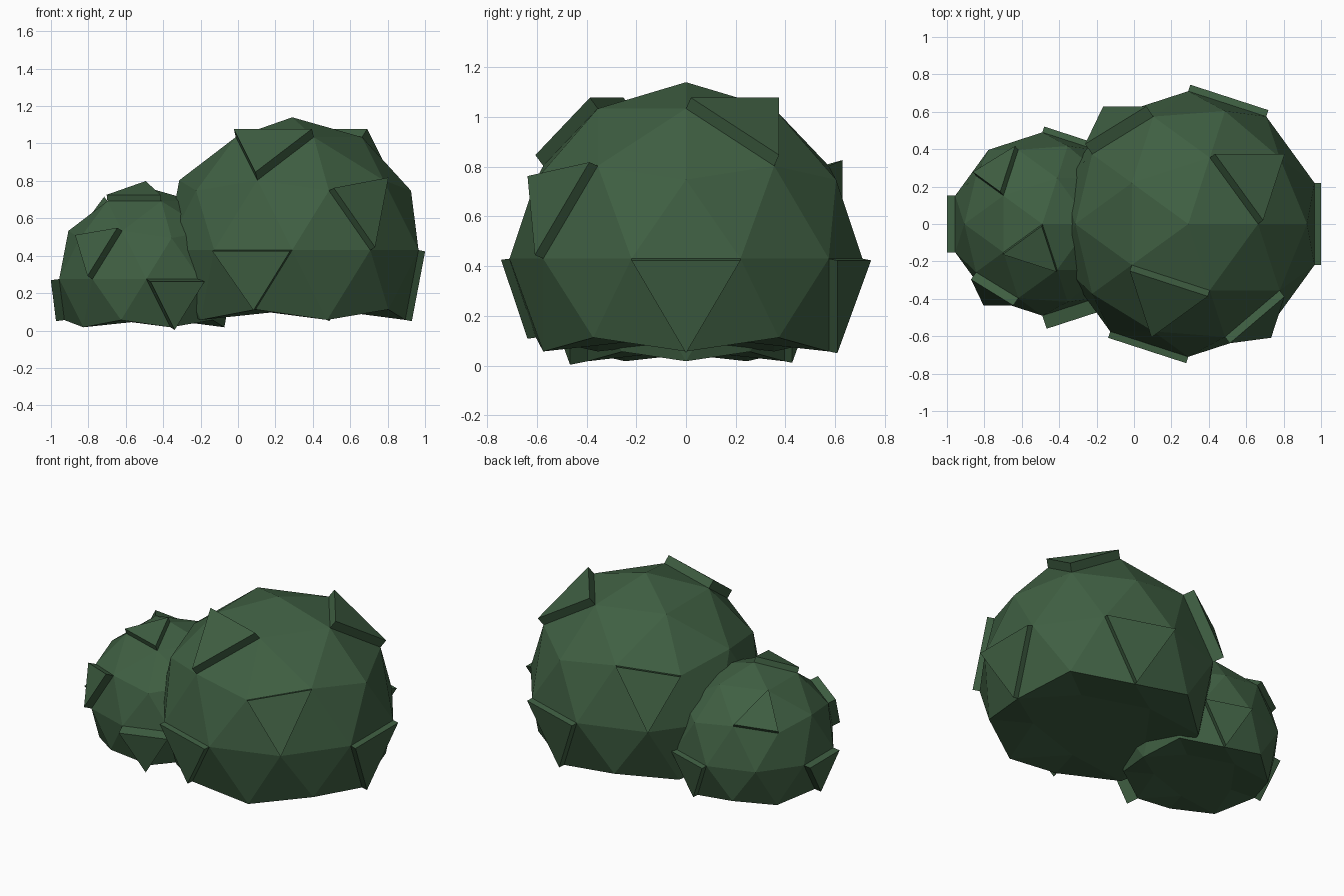
import bpy, bmesh, math
from mathutils import Vector

if "Cube" in bpy.data.objects:
    bpy.data.objects.remove(bpy.data.objects["Cube"])

leaf = bpy.data.materials.new("dark leaf green")
leaf.diffuse_color = (0.05, 0.115, 0.055, 1)
leaf.use_nodes = True
leaf.node_tree.nodes["Principled BSDF"].inputs["Base Color"].default_value = leaf.diffuse_color


def direction(az, el):
    a, e = math.radians(az), math.radians(el)
    return Vector((math.cos(a) * math.cos(e), math.sin(a) * math.cos(e), math.sin(e)))


def bush(name, centre, radius, plates):
    """Faceted ball with a flattened underside and some raised leaf facets."""
    bm = bmesh.new()
    bmesh.ops.create_icosphere(bm, subdivisions=2, radius=radius)
    # flat underside
    for v in bm.verts:
        if v.co.z < -0.6 * radius:
            v.co.z = -0.47 * radius
    # choose the facet nearest each direction (azimuth, elevation), then raise it
    chosen = []
    for az, el, height in plates:
        d = direction(az, el)
        f = max(bm.faces, key=lambda f: f.calc_center_median().normalized().dot(d))
        chosen.append((f, height))
    for f, height in chosen:
        n = f.normal.copy()
        top = bmesh.ops.extrude_discrete_faces(bm, faces=[f])["faces"][0]
        bmesh.ops.translate(bm, verts=top.verts, vec=n * height)
    bmesh.ops.recalc_face_normals(bm, faces=bm.faces)
    me = bpy.data.meshes.new(name)
    bm.to_mesh(me)
    bm.free()
    me.materials.append(leaf)
    ob = bpy.data.objects.new(name, me)
    ob.location = centre
    bpy.context.collection.objects.link(ob)


# large bush mass
bush("large_bush", (0.29, 0, 0.43), 0.71, [
    (252, 52.6, 0.055), (36, 52.6, 0.055),      # upper facets
    (-54.3, 20, 0.045), (126.3, 20, 0.07),      # side facets
    (252, -9, 0.036), (0, -10.8, 0.036), (72, -10.8, 0.037),  # lower facets
])

# small bush mass
bush("small_bush", (-0.49, 0, 0.275), 0.49, [
    (252, 72.5, 0.036), (130.7, 40, 0.036),     # upper facets
    (233.7, 20, 0.05),                          # side facet
    (180, -9, 0.045), (288, -10.8, 0.075), (72, -10.8, 0.033),  # lower facets
])
